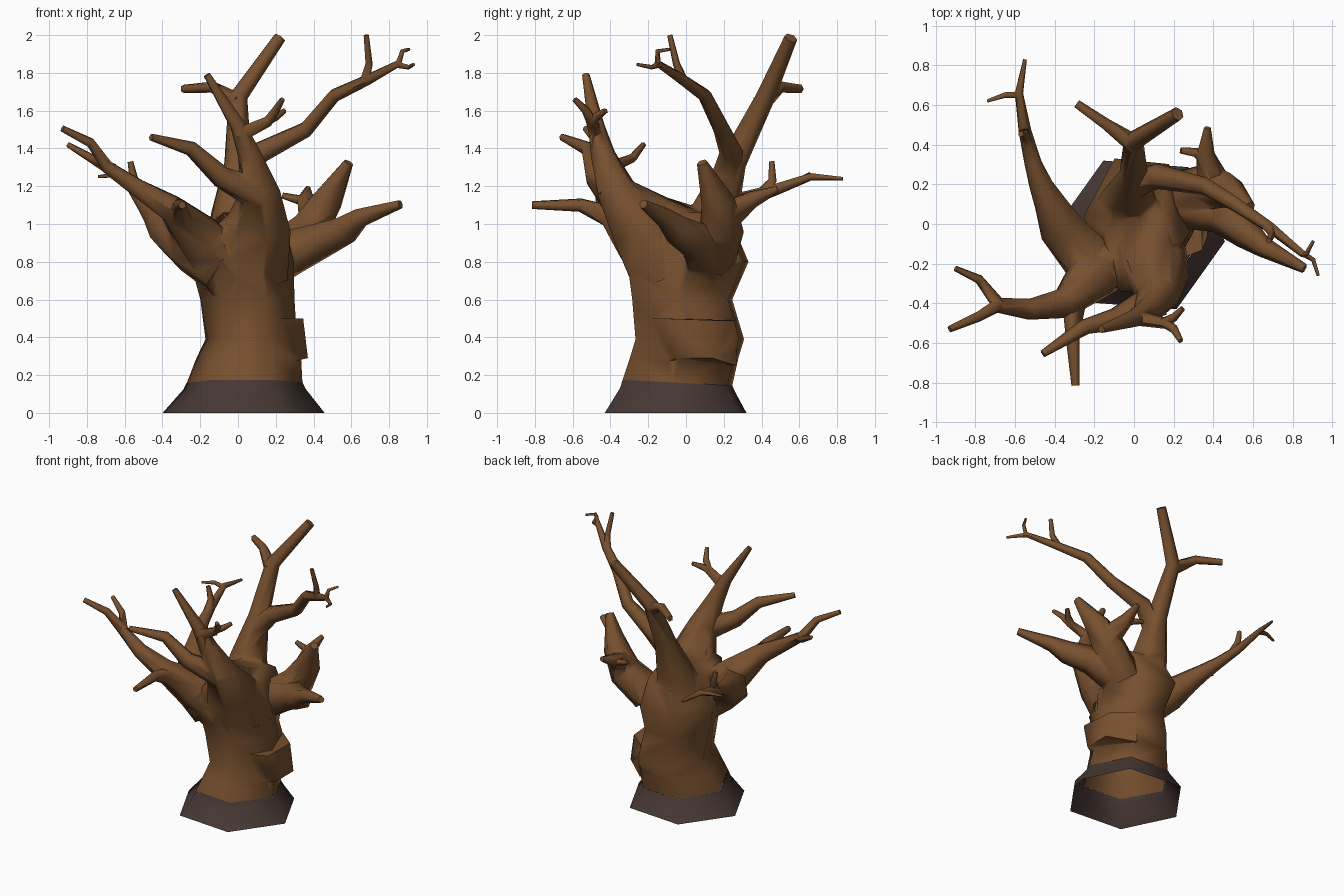
import bpy, bmesh, math
from mathutils import Vector


def material(name, rgb):
    m = bpy.data.materials.new(name)
    m.diffuse_color = (*rgb, 1)
    return m


BARK = material("brown bark", (0.185, 0.080, 0.028))
DARK = material("dark root bark", (0.062, 0.040, 0.034))


def finish(name, bm, mat):
    bmesh.ops.recalc_face_normals(bm, faces=bm.faces)
    me = bpy.data.meshes.new(name)
    bm.to_mesh(me)
    bm.free()
    me.materials.append(mat)
    ob = bpy.data.objects.new(name, me)
    bpy.context.collection.objects.link(ob)
    return ob


def smooth(ob, angle):
    bpy.ops.object.select_all(action='DESELECT')
    ob.select_set(True)
    bpy.context.view_layer.objects.active = ob
    bpy.ops.object.shade_smooth_by_angle(angle=math.radians(angle))


def bridge(bm, rings, caps=True):
    for a, b in zip(rings, rings[1:]):
        n = len(a)
        for i in range(n):
            bm.faces.new((a[i], a[(i + 1) % n], b[(i + 1) % n], b[i]))
    if caps:
        bm.faces.new(rings[0])
        bm.faces.new(rings[-1])


def stack(name, rings, mat, caps):
    """Six-sided rings (z, cx, cy, rx, ry, tilt), stacked upward."""
    bm = bmesh.new()
    loops = []
    for z, cx, cy, rx, ry, tilt in rings:
        ang = [i * math.pi / 3 - 0.08 for i in range(6)]
        loops.append([bm.verts.new((cx + rx * math.cos(a), cy + ry * math.sin(a),
                                    z - tilt * math.sin(a))) for a in ang])
    bridge(bm, loops, caps)
    return finish(name, bm, mat)


limbs = []


def limb(name, *paths):
    """Tapered branching tubes; every path point is (x, y, z, radius)."""
    for path in paths:
        bm = bmesh.new()
        pts = [Vector(p[:3]) for p in path]
        n = 6 if path[0][3] > 0.05 else 5
        rings, prev, u = [], None, None
        for i, p in enumerate(pts):
            d = (pts[min(i + 1, len(pts) - 1)] - pts[max(i - 1, 0)]).normalized()
            if prev is None:
                u = d.orthogonal().normalized()
            else:
                u = prev.rotation_difference(d) @ u
            prev, w, r = d, d.cross(u), path[i][3] * 1.06
            rings.append([bm.verts.new(p + r * (math.cos(t) * u + math.sin(t) * w))
                          for t in (2 * math.pi * k / n for k in range(n))])
        bridge(bm, rings)
        limbs.append(finish(name, bm, BARK))


# flared dark foot, open underneath
skirt = stack("root_skirt", [(0, .03, -.055, .43, .415, 0), (.125, .035, -.045, .325, .335, .01),
                             (.16, .035, -.045, .308, .322, .017)], DARK, False)
smooth(skirt, 65)

# main trunk
trunk = stack("trunk", [(.16, .035, -.045, .307, .321, .017), (.29, .057, -.01, .278, .318, 0),
                        (.39, .07, .02, .243, .318, 0),
                        (.6, .05, -.02, .25, .293, 0), (.8, .02, .01, .275, .355, 0),
                        (1.0, .05, -.06, .20, .34, 0), (1.06, .06, -.08, .14, .25, 0)], BARK, True)

# broken knot on the right side
bm = bmesh.new()
bridge(bm, [[bm.verts.new(v) for v in ring] for ring in (
    [(.2, -.19, .50), (.2, .26, .49), (.2, .27, .25), (.2, -.14, .25)],
    [(.345, -.13, .50), (.335, .15, .49), (.37, .14, .29), (.37, -.06, .29)])])
limbs.append(finish("side_knot", bm, BARK))

# tall back limb with its fork
limb("back_limb",
     [(-.01, .08, .85, .17), (-.015, .16, 1.08, .12), (0, .25, 1.33, .07),
      (.0, .42, 1.67, .05), (.22, .555, 1.985, .034)],
     [(0, .40, 1.64, .05), (-.14, .5, 1.725, .03), (-.29, .605, 1.715, .022)])

# long limb reaching up to the right
limb("right_high_limb",
     [(-.02, .2, 1.22, .075), (.12, .24, 1.38, .06), (.36, .19, 1.5, .043),
      (.51, .1, 1.68, .036), (.69, -.02, 1.765, .028), (.85, -.15, 1.85, .018),
      (.87, -.15, 1.915, .012), (.905, -.085, 1.925, .008)],
     [(.67, -.01, 1.75, .026), (.695, -.05, 1.85, .019), (.68, -.085, 2.0, .014)],
     [(.84, -.14, 1.845, .018), (.905, -.18, 1.83, .012), (.93, -.26, 1.845, .008)])

# front limb: ridge on the trunk, main stem, side twigs
limb("front_limb",
     [(.03, .10, .93, .14), (.09, -.15, 1.02, .13), (.12, -.36, 1.17, .085)],
     [(.06, -.1, .76, .20), (.11, -.24, 1.0, .165), (.12, -.37, 1.18, .10),
      (.06, -.44, 1.37, .062), (0, -.475, 1.52, .042), (-.165, -.53, 1.79, .019)],
     [(.0, -.47, 1.47, .04), (.16, -.5, 1.545, .028), (.2, -.53, 1.6, .022),
      (.235, -.59, 1.66, .014)],
     [(.14, -.5, 1.54, .025), (.2, -.47, 1.57, .022), (.245, -.425, 1.6, .014)],
     [(.12, -.38, 1.15, .085), (-.09, -.48, 1.25, .055), (-.25, -.52, 1.4, .038),
      (-.46, -.655, 1.46, .018)])

# left front limb with a forward stub and forked end
limb("left_front_limb",
     [(-.05, -.12, .76, .17), (-.2, -.25, .92, .135), (-.35, -.40, 1.08, .075),
      (-.53, -.43, 1.19, .05), (-.69, -.41, 1.3, .036), (-.78, -.465, 1.43, .026),
      (-.93, -.53, 1.505, .017)],
     [(-.67, -.42, 1.29, .035), (-.78, -.28, 1.35, .023), (-.9, -.225, 1.42, .014)],
     [(-.30, -.35, 1.02, .065), (-.31, -.56, 1.10, .035), (-.295, -.815, 1.1, .02)])

# left back limb, growing from the same shoulder, with twigs
limb("left_back_limb",
     [(-.09, -.18, .78, .15), (-.24, -.17, .88, .14), (-.36, -.03, .97, .115),
      (-.42, .1, 1.04, .08), (-.47, .2, 1.09, .058), (-.51, .31, 1.13, .042),
      (-.55, .47, 1.18, .031), (-.58, .66, 1.25, .02), (-.55, .83, 1.24, .009)],
     [(-.575, .65, 1.245, .018), (-.65, .65, 1.26, .014), (-.74, .62, 1.25, .008)],
     [(-.54, .4, 1.16, .03), (-.55, .46, 1.23, .023), (-.57, .455, 1.33, .015)])

# right limb: low prong, upright prong and a small forked twig
limb("right_limb",
     [(.1, .09, .76, .14), (.28, .10, .85, .12), (.44, .05, .915, .095),
      (.57, -.05, .97, .075), (.65, -.115, 1.035, .05), (.86, -.225, 1.105, .023)],
     [(.22, .13, .83, .13), (.38, .19, .97, .11), (.47, .17, 1.12, .085),
      (.585, .085, 1.325, .027)],
     [(.40, .21, 1.04, .08), (.36, .35, 1.13, .045), (.37, .485, 1.185, .017)],
     [(.38, .31, 1.11, .04), (.31, .36, 1.13, .024), (.235, .37, 1.15, .016)])

# fuse every limb into the trunk so no hidden roots remain
bpy.context.view_layer.objects.active = trunk
for part in limbs:
    mod = trunk.modifiers.new("fuse", 'BOOLEAN')
    mod.operation, mod.solver, mod.object = 'UNION', 'EXACT', part
    bpy.ops.object.modifier_apply(modifier=mod.name)
    bpy.data.objects.remove(part)

# open the underside of the trunk
bm = bmesh.new()
bm.from_mesh(trunk.data)
bmesh.ops.delete(bm, geom=[f for f in bm.faces if max(v.co.z for v in f.verts) < .19],
                 context='FACES')
bmesh.ops.remove_doubles(bm, verts=bm.verts, dist=.002)
bm.to_mesh(trunk.data)
bm.free()
trunk.name = "trunk_with_limbs"
smooth(trunk, 75)
